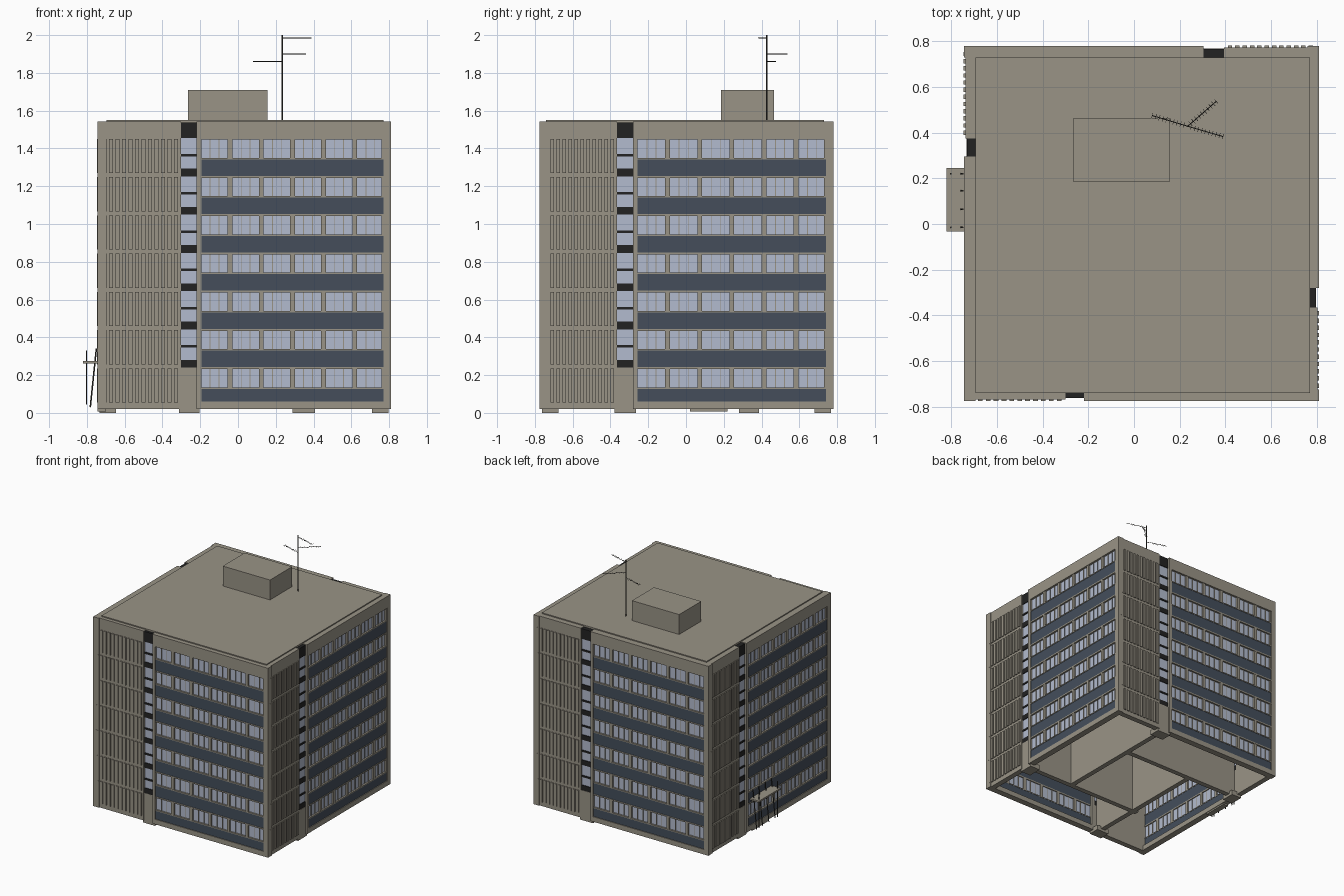
import bpy, bmesh, math
from mathutils import Matrix, Vector

if "Cube" in bpy.data.objects:
    bpy.data.objects.remove(bpy.data.objects["Cube"])

CX, CY, H = 0.0325, 0.0025, 0.7775      # plan centre and half width
TOP, STEP, FLOORS, WALL = 1.542, 0.2025, 7, 0.05


def material(name, rgb):
    m = bpy.data.materials.new(name)
    m.diffuse_color = (*rgb, 1)
    m.use_nodes = True
    m.node_tree.nodes["Principled BSDF"].inputs["Base Color"].default_value = m.diffuse_color
    return m


CONCRETE = material("concrete", (0.32, 0.295, 0.24))
BAND = material("slate_band", (0.058, 0.076, 0.105))
GLASS = material("pale_glass", (0.45, 0.50, 0.62))
BLACK = material("black_panel", (0.016, 0.016, 0.016))
METAL = material("dark_metal", (0.05, 0.047, 0.04))


def add_box(bm, x0, x1, y0, y1, z0, z1):
    mat = Matrix.Translation(((x0 + x1) / 2, (y0 + y1) / 2, (z0 + z1) / 2))
    mat = mat @ Matrix.Diagonal((x1 - x0, y1 - y0, z1 - z0, 1))
    bmesh.ops.create_cube(bm, size=1, matrix=mat)


def add_rod(bm, a, b, r, sides=6):
    a, b = Vector(a), Vector(b)
    d = b - a
    mat = Matrix.Translation((a + b) / 2) @ d.to_track_quat('Z', 'Y').to_matrix().to_4x4()
    bmesh.ops.create_cone(bm, cap_ends=True, segments=sides, radius1=r, radius2=r,
                          depth=d.length, matrix=mat)


def finish(name, bm, mat, matrix=Matrix()):
    me = bpy.data.meshes.new(name)
    bm.to_mesh(me)
    bm.free()
    me.materials.append(mat)
    ob = bpy.data.objects.new(name, me)
    ob.matrix_world = matrix
    bpy.context.collection.objects.link(ob)


def build_side(name, turn, r0, r1):
    """One facade: u runs left to right, d is depth in from the face."""
    place = Matrix.Translation((CX, CY, 0)) @ Matrix.Rotation(turn * math.pi / 2, 4, 'Z')
    parts = {k: bmesh.new() for k in ("wall", "ribs", "band", "glass", "black", "frame")}

    def box(part, u0, u1, d0, d1, z0, z1):
        add_box(parts[part], u0, u1, -H + d0, -H + d1, z0, z1)

    # ribbed blank wall
    box("wall", -H + 0.007, r0, 0.007, WALL, 0.02, TOP)
    n = 12
    pitch = (r0 + H - 0.03) / n
    for i in range(FLOORS):
        z = 0.055 + STEP * i
        for j in range(n):
            u = -H + 0.02 + pitch * (j + 0.2)
            box("ribs", u, u + pitch * 0.6, -0.001, 0.01, z, z + 0.18)

    # window wall surround
    w0, w1 = r1 + 0.025, 0.738
    box("wall", r1, w0, 0, WALL, 0.02, TOP)
    box("wall", w1, H, 0, WALL, 0.02, TOP)
    box("wall", w0, w1, 0, WALL, 0.02, 0.06)
    box("wall", w0, w1, 0, WALL, 1.447, TOP)
    # window rows, spandrel bands, pillars and mullions
    group = (w1 - w0 + 0.025) / 6
    for i in range(FLOORS):
        z = 0.135 + STEP * i
        top = z + 0.097
        low = 0.06 if i == 0 else z - 0.095
        box("band", w0, w1, 0.006, 0.03, low, z - 0.008)
        box("frame", w0, w1, 0.003, 0.032, z - 0.008, z)
        if i < FLOORS - 1:
            box("frame", w0, w1, 0.003, 0.032, top, z + STEP - 0.095)
        box("glass", w0, w1, 0.017, 0.024, z, top)
        for g in range(6):
            u = w0 + group * g
            if g:
                box("frame", u - 0.025, u, 0.004, 0.032, z, top)
            for m in (1, 2):
                c = u + (group - 0.025) * m / 3
                box("frame", c - 0.002, c + 0.002, 0.012, 0.028, z, top)

    # recessed stair strip: black bands, glass and the solid foot
    box("wall", r0 - 0.012, r1 + 0.015, 0.012, 0.1, 0, 0.04)
    box("wall", r0, r1, 0.012, WALL, 0.04, 0.24)
    for i in range(FLOORS - 1):
        z = 0.24 + STEP * i
        box("black", r0, r1, 0.014, WALL, z, z + 0.04)
        box("glass", r0, r1, 0.02, 0.04, z + 0.04, z + STEP)
        box("black", r0, r1, 0.014, WALL, z + 0.105, z + 0.119)
    box("black", r0, r1, 0.014, WALL, 1.455, TOP - 0.005)

    # partition running inward from the stair strip to the far core wall
    c = (r0 + r1) / 2
    box("wall", c - 0.02, c + 0.02, WALL, H + 0.33, 0.02, 1.53)

    mats = {"wall": CONCRETE, "ribs": CONCRETE, "band": BAND, "glass": GLASS,
            "black": BLACK, "frame": CONCRETE}
    for k, bm in parts.items():
        finish(f"{name}_{k}", bm, mats[k], place)


build_side("front", 0, -0.333, -0.252)
build_side("right", 1, -0.368, -0.283)
build_side("back", 2, -0.362, -0.272)
build_side("left", 3, -0.372, -0.292)

# roof slab and plant room
bm = bmesh.new()
add_box(bm, -0.695, 0.77, -0.74, 0.73, 1.52, 1.55)
finish("roof_slab", bm, CONCRETE)
bm = bmesh.new()
add_box(bm, -0.265, 0.155, 0.185, 0.465, 1.54, 1.71)
finish("roof_plant_room", bm, CONCRETE)

# antenna mast with three comb-like arms
bm = bmesh.new()
mx, my = 0.235, 0.428
add_rod(bm, (mx, my, 1.545), (mx, my, 2.0), 0.004)
for x, y, z in ((0.39, 0.383, 1.985), (0.36, 0.537, 1.90), (0.08, 0.475, 1.86)):
    a, b = Vector((mx, my, z)), Vector((x, y, z))
    add_rod(bm, a, b, 0.002, 4)
    across = (b - a).normalized().cross(Vector((0, 0, 1))) * 0.012
    for i in range(1, 11):
        p = a.lerp(b, i / 10)
        add_rod(bm, p - across, p + across, 0.001, 4)
finish("antenna", bm, METAL)

# entrance canopy on the left side, with thin posts and a sill
bm = bmesh.new()
add_box(bm, -0.82, -0.74, -0.032, 0.245, 0.262, 0.275)
add_box(bm, -0.745, -0.70, 0.02, 0.22, 0.008, 0.03)
finish("entrance_canopy", bm, CONCRETE)
bm = bmesh.new()
for y in (-0.015, 0.065, 0.145, 0.22):
    add_rod(bm, (-0.782, y, 0.03), (-0.75, y, 0.34), 0.004)
for y in (-0.015, 0.22):
    add_rod(bm, (-0.802, y, 0.045), (-0.802, y, 0.33), 0.004)
finish("canopy_posts", bm, METAL)
